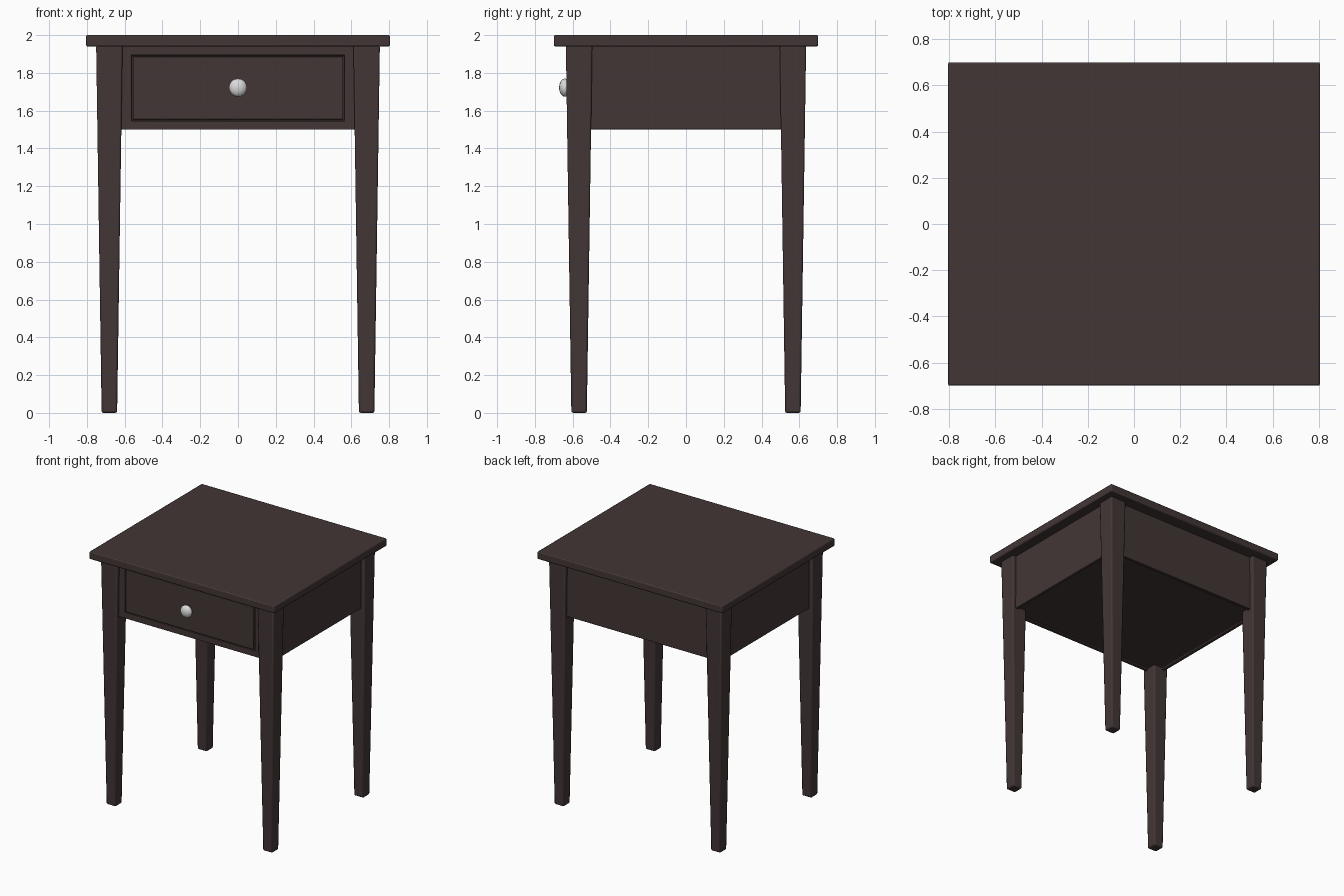
import bpy, bmesh, math
from mathutils import Vector

if "Cube" in bpy.data.objects:
    bpy.data.objects.remove(bpy.data.objects["Cube"])


def material(name, rgb):
    m = bpy.data.materials.new(name)
    m.diffuse_color = (*rgb, 1)
    m.use_nodes = True
    m.node_tree.nodes["Principled BSDF"].inputs["Base Color"].default_value = m.diffuse_color
    return m


wood = material("dark brown wood", (0.055, 0.037, 0.036))
metal = material("pale metal", (0.70, 0.70, 0.70))


def finish(bm, name, mat, bevel=0.0, segments=2, smooth=True):
    """Turn a bmesh into an object with soft edges."""
    bmesh.ops.recalc_face_normals(bm, faces=bm.faces)
    me = bpy.data.meshes.new(name)
    bm.to_mesh(me)
    bm.free()
    me.materials.append(mat)
    ob = bpy.data.objects.new(name, me)
    bpy.context.collection.objects.link(ob)
    if bevel:
        mod = ob.modifiers.new("soft edges", "BEVEL")
        mod.width, mod.segments = bevel, segments
        mod.limit_method = "ANGLE"
    if smooth:
        bpy.ops.object.select_all(action="DESELECT")
        ob.select_set(True)
        bpy.context.view_layer.objects.active = ob
        bpy.ops.object.shade_smooth_by_angle(angle=math.radians(35))
    return ob


def box(lo, hi):
    bm = bmesh.new()
    bmesh.ops.create_cube(bm, size=1)
    for v in bm.verts:
        v.co = Vector([lo[i] + (v.co[i] + 0.5) * (hi[i] - lo[i]) for i in range(3)])
    return bm


def recess(bm, direction, lo, hi, depth):
    """Inset the outermost face in a direction to a rectangle and push it in."""
    d = Vector(direction)
    bm.normal_update()
    face = max(bm.faces, key=lambda f: f.calc_center_median().dot(d) if f.normal.dot(d) > 0.9 else -9)
    axis = [i for i in range(3) if d[i] == 0]
    mid = face.calc_center_median()
    bmesh.ops.inset_region(bm, faces=[face], thickness=0.02, use_even_offset=True)
    for v in face.verts:
        for k, i in enumerate(axis):
            v.co[i] = lo[k] if v.co[i] < mid[i] else hi[k]
    inner = bmesh.ops.extrude_discrete_faces(bm, faces=[face])["faces"][0]
    for v in inner.verts:
        v.co -= d * depth


# Table top
finish(box((-0.805, -0.70, 1.94), (0.805, 0.70, 2.0)), "table_top", wood, 0.008)

# Apron case with drawer opening and sunken underside
case = box((-0.72, -0.60, 1.50), (0.72, 0.60, 1.945))
recess(case, (0, -1, 0), (-0.564, 1.546), (0.564, 1.894), 0.03)
recess(case, (0, 0, -1), (-0.695, -0.575), (0.695, 0.575), 0.015)
finish(case, "apron_case", wood, 0.004)

# Drawer front
finish(box((-0.557, -0.602, 1.553), (0.557, -0.565, 1.887)), "drawer_front", wood, 0.004)

# Tapered legs
for sx, side in ((-1, "left"), (1, "right")):
    for sy, end in ((-1, "front"), (1, "back")):
        leg = box((-1, -1, 0), (1, 1, 1.945))
        for v in leg.verts:
            half = 0.070 if v.co.z > 1 else 0.041
            v.co.x = sx * 0.681 + v.co.x * half
            v.co.y = sy * 0.566 + v.co.y * half
        finish(leg, f"{end}_{side}_leg", wood, 0.010)

# Knob and its stem
knob = bmesh.new()
bmesh.ops.create_uvsphere(knob, u_segments=16, v_segments=10, radius=1)
for v in knob.verts:
    v.co = Vector((v.co.x * 0.048, -0.642 + v.co.y * 0.03, 1.722 + v.co.z * 0.048))
finish(knob, "drawer_knob", metal)
stem = bmesh.new()
bmesh.ops.create_cone(stem, cap_ends=True, segments=16, radius1=0.02, radius2=0.02, depth=0.05)
for v in stem.verts:
    v.co = Vector((v.co.x, -0.62 + v.co.z, 1.722 + v.co.y))
finish(stem, "knob_stem", metal)
